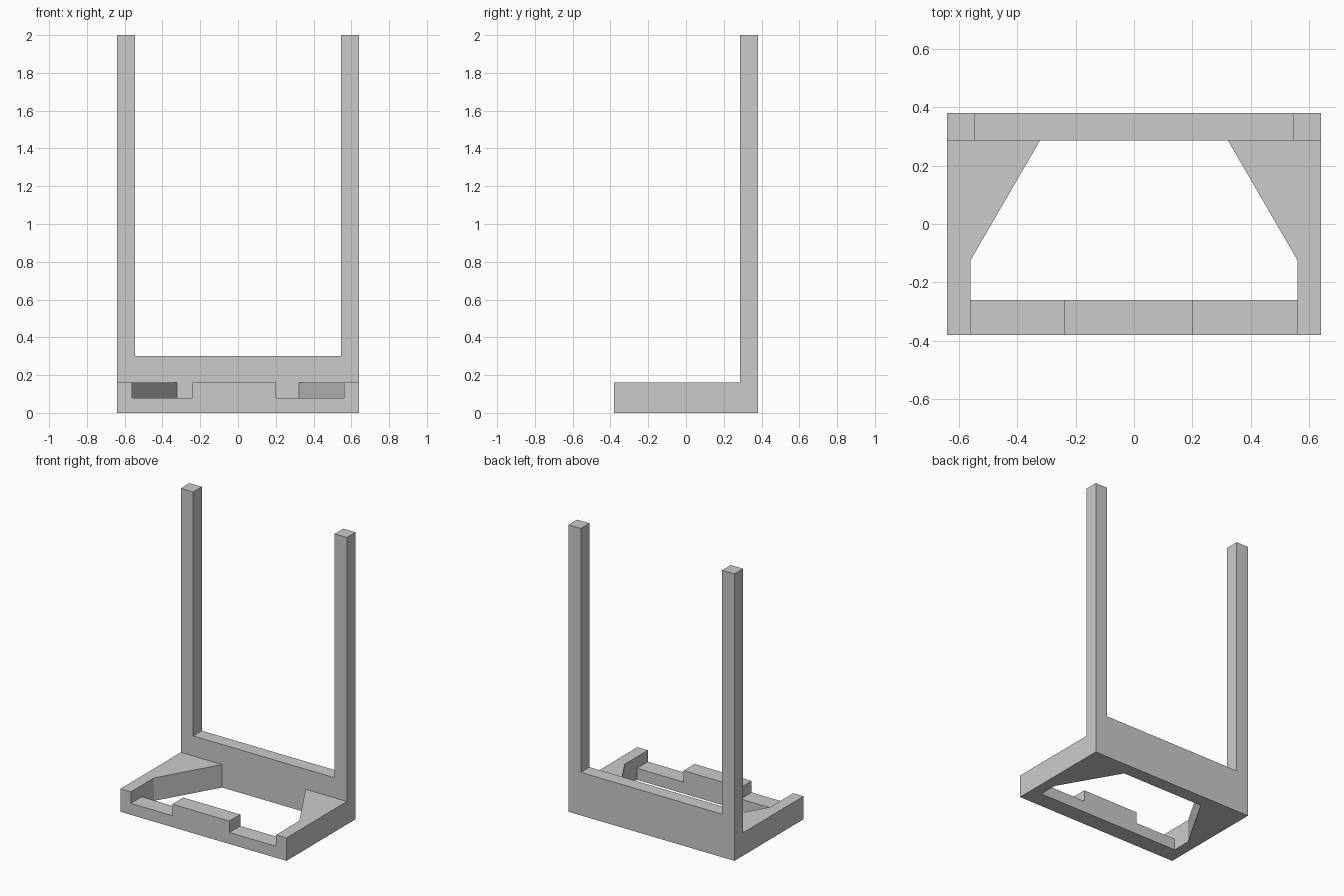
import bpy
import bmesh
from mathutils import Vector

cube = bpy.data.objects.get("Cube")
if cube:
    bpy.data.objects.remove(cube, do_unlink=True)

# One grey material
grey = bpy.data.materials.new("plain grey")
grey.use_nodes = True
GREY = (0.6, 0.6, 0.6, 1)
grey.diffuse_color = GREY
grey.node_tree.nodes["Principled BSDF"].inputs["Base Color"].default_value = GREY

HALF_W, FRONT, BACK = 0.64, -0.38, 0.38
BACK_FACE = 0.285      # front face of the upright frame
RAIL_BACK = -0.26      # rear face of the front rail
BASE_H, NOTCH_H, BEAM_H, TOP = 0.16, 0.08, 0.3, 2.0
POST_IN, ARM_IN = 0.545, 0.56


def prism(name, points, direction):
    """Extrude a flat outline along a direction."""
    bm = bmesh.new()
    face = bm.faces.new([bm.verts.new(p) for p in points])
    out = bmesh.ops.extrude_face_region(bm, geom=[face])
    verts = [v for v in out["geom"] if isinstance(v, bmesh.types.BMVert)]
    bmesh.ops.translate(bm, verts=verts, vec=Vector(direction))
    bmesh.ops.recalc_face_normals(bm, faces=bm.faces)
    mesh = bpy.data.meshes.new(name)
    bm.to_mesh(mesh)
    bm.free()
    mesh.materials.append(grey)
    obj = bpy.data.objects.new(name, mesh)
    bpy.context.collection.objects.link(obj)
    return obj


# Back frame: two posts joined by a low beam
outline = [(-HALF_W, 0), (HALF_W, 0), (HALF_W, TOP), (POST_IN, TOP),
           (POST_IN, BEAM_H), (-POST_IN, BEAM_H), (-POST_IN, TOP), (-HALF_W, TOP)]
frame = prism("stand_frame", [(x, BACK_FACE, z) for x, z in outline],
              (0, BACK - BACK_FACE, 0))

# Side arms, widening into gussets toward the back
arm = [(HALF_W, FRONT), (HALF_W, BACK_FACE), (0.322, BACK_FACE),
       (ARM_IN, -0.125), (ARM_IN, FRONT)]
parts = [prism(name, [(s * x, y, 0) for x, y in arm], (0, 0, BASE_H))
         for name, s in (("left_arm", 1), ("right_arm", -1))]

# Front rail with a raised middle block between two notches
rail = [(-ARM_IN, 0), (ARM_IN, 0), (ARM_IN, NOTCH_H), (0.2, NOTCH_H),
        (0.2, BASE_H), (-0.24, BASE_H), (-0.24, NOTCH_H), (-ARM_IN, NOTCH_H)]
parts.append(prism("front_rail", [(x, FRONT, z) for x, z in rail],
                   (0, RAIL_BACK - FRONT, 0)))

# Fuse the parts into one solid
bpy.context.view_layer.objects.active = frame
for part in parts:
    mod = frame.modifiers.new("join " + part.name, 'BOOLEAN')
    mod.operation = 'UNION'
    mod.solver = 'EXACT'
    mod.object = part
    bpy.ops.object.modifier_apply(modifier=mod.name)
    bpy.data.objects.remove(part, do_unlink=True)
